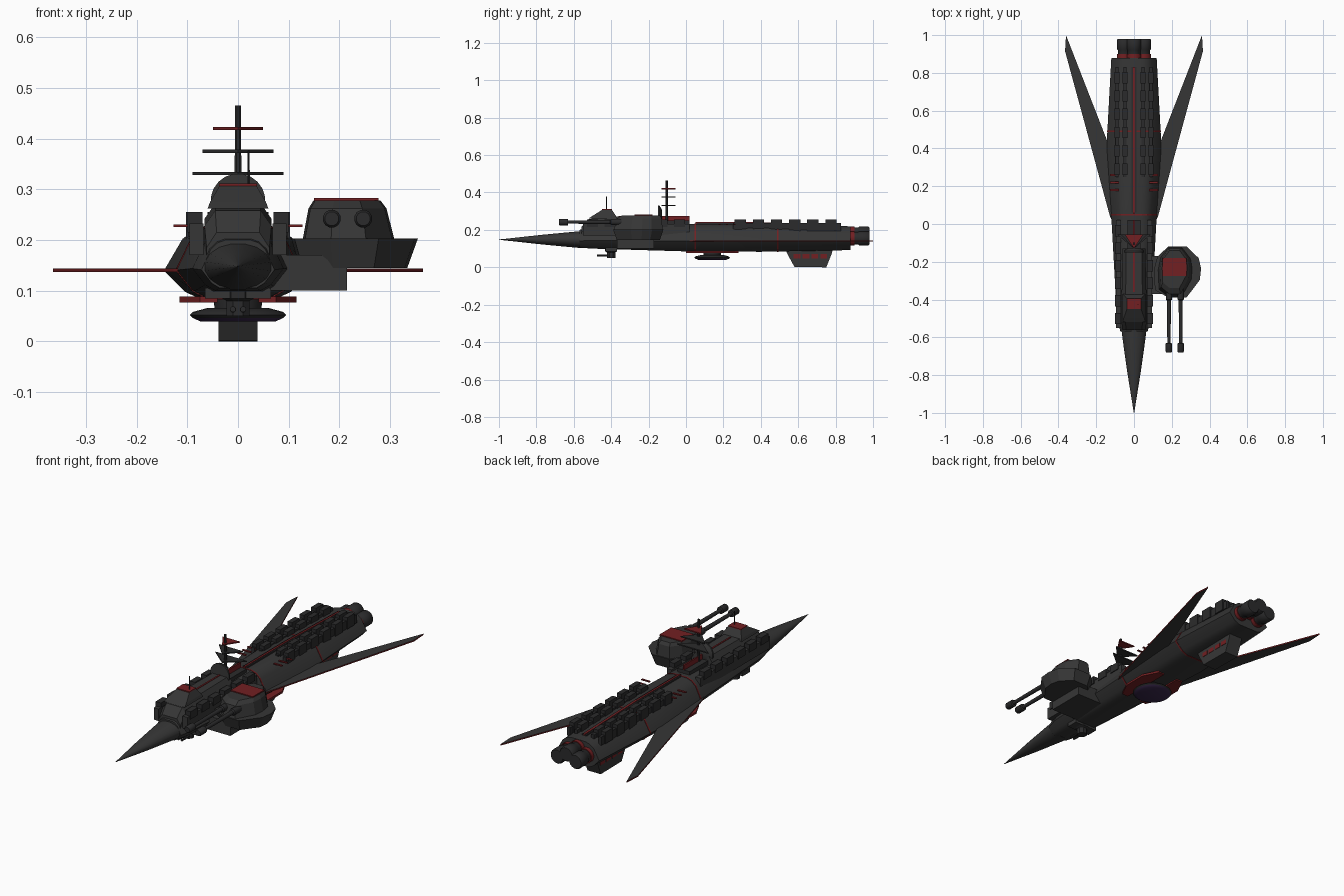
import bpy, bmesh, math
from mathutils import Vector

cube = bpy.data.objects.get("Cube")
if cube:
    bpy.data.objects.remove(cube)


def material(name, rgb):
    m = bpy.data.materials.new(name)
    m.use_nodes = True
    m.diffuse_color = (*rgb, 1)
    m.node_tree.nodes["Principled BSDF"].inputs["Base Color"].default_value = (*rgb, 1)
    return m


GREY = material("charcoal", (0.037, 0.037, 0.037))
DARK = material("dark gunmetal", (0.024, 0.024, 0.025))
RED = material("deep red", (0.17, 0.014, 0.016))
PURPLE = material("dark purple", (0.04, 0.02, 0.07))


def loft(name, rings, mat, smooth=False):
    """Skin a list of equal-length point rings and cap both ends."""
    bm = bmesh.new()
    rows = [[bm.verts.new(p) for p in ring] for ring in rings]
    n = len(rows[0])
    for a, b in zip(rows, rows[1:]):
        for i in range(n):
            bm.faces.new((a[i], a[(i + 1) % n], b[(i + 1) % n], b[i]))
    bm.faces.new(rows[0])
    bm.faces.new(rows[-1])
    bmesh.ops.recalc_face_normals(bm, faces=bm.faces)
    mesh = bpy.data.meshes.new(name)
    bm.to_mesh(mesh)
    bm.free()
    obj = bpy.data.objects.new(name, mesh)
    bpy.context.collection.objects.link(obj)
    mesh.materials.append(mat)
    if smooth:
        bpy.ops.object.select_all(action='DESELECT')
        obj.select_set(True)
        bpy.context.view_layer.objects.active = obj
        bpy.ops.object.shade_smooth_by_angle(angle=math.radians(40))
    return obj


def box(name, x, y, z, mat):
    ring = [(x[0], y[0]), (x[1], y[0]), (x[1], y[1]), (x[0], y[1])]
    return loft(name, [[(*p, h) for p in ring] for h in z], mat)


def plate(name, outline, z, mat):
    return loft(name, [[(*p, h) for p in outline] for h in z], mat)


def extrude_x(name, outline, x, mat):
    return loft(name, [[(h, *p) for p in outline] for h in x], mat)


def tube(name, x, z, profile, mat, sides=12, squash=1):
    """Round body along y from (y, radius) pairs."""
    angles = [math.tau * (i + 0.5) / sides for i in range(sides)]
    return loft(name, [[(x + r * math.cos(a), y, z + squash * r * math.sin(a)) for a in angles]
                       for y, r in profile], mat, True)


def disc(name, x, y, profile, mat, sides=24, turn=0.5):
    """Round body along z from (z, radius) pairs."""
    angles = [math.tau * (i + turn) / sides for i in range(sides)]
    return loft(name, [[(x + r * math.cos(a), y + r * math.sin(a), z) for a in angles]
                       for z, r in profile], mat, sides > 10)


def paint(obj, mat, rule):
    obj.data.materials.append(mat)
    for f in obj.data.polygons:
        if rule(f):
            f.material_index = 1


# Hull: stations of y, half width, bottom, top
STATIONS = [(-0.57, 0.072, 0.105, 0.20), (-0.5, 0.09, 0.10, 0.215), (0.0, 0.118, 0.085, 0.232),
            (0.4, 0.146, 0.083, 0.232), (0.88, 0.12, 0.092, 0.219)]


def station(y):
    for a, b in zip(STATIONS, STATIONS[1:]):
        if y <= b[0]:
            t = (y - a[0]) / (b[0] - a[0])
            return [p + (q - p) * t for p, q in zip(a, b)]
    return STATIONS[-1]


def section(y, grow=0):
    _, w, low, high = station(y)
    w, low, high = w + grow, low - grow, high + grow
    half = [(0.34, 1), (0.56, 0.94), (0.75, 0.8), (1, 0.38), (0.72, 0.1), (0.5, 0)]
    right = [(w * u, y, low + (high - low) * v) for u, v in half]
    return right + [(-a, b, c) for a, b, c in reversed(right)]


loft("hull", [section(s[0]) for s in STATIONS], GREY, True)
for y in (0.05, 0.49):
    loft("hull_stripe", [section(y - 0.004, 0.002), section(y + 0.004, 0.002)], RED)
tube("nose_cone", 0, 0.148, [(-1, 0.001), (-0.78, 0.037), (-0.62, 0.06), (-0.55, 0.069)],
     GREY, 16, 0.68)
loft("spine", [[(-0.018, y, 0.2), (0.018, y, 0.2), (0.012, y, station(y)[3] + 0.006),
                (-0.012, y, station(y)[3] + 0.006)] for y in (0.06, 0.4, 0.83)], DARK)
loft("spine_stripe", [[(-0.005, y, 0.21), (0.005, y, 0.21), (0.005, y, station(y)[3] + 0.009),
                       (-0.005, y, station(y)[3] + 0.009)] for y in (0.05, 0.4, 0.83)], RED)

# Engines: one above two
for x, z in ((0, 0.18), (-0.052, 0.155), (0.052, 0.155)):
    tube("engine_collar", x, z, [(0.86, 0.038), (0.9, 0.038)], RED, 16)
    tube("engine", x, z, [(0.88, 0.034), (0.92, 0.034), (0.925, 0.038), (0.975, 0.038),
                          (0.98, 0.034)], DARK, 16)

# Mirrored parts
for s in (-1, 1):
    wing = plate("wing", [(s * x, y) for x, y in
                          ((0.1, -0.02), (0.127, 0.04), (0.365, 0.915), (0.36, 1.0), (0.142, 0.44),
                           (0.1, 0.4))], (0.137, 0.144), GREY)
    paint(wing, RED, lambda f: abs(f.normal.z) < 0.5)
    # Rear gun batteries
    for x, base in ((0.047, 0.215), (0.09, 0.195)):
        box("battery_rail", sorted((s * (x - 0.008), s * (x + 0.008))), (0.25, 0.83),
            (base, 0.238), DARK)
        for i in range(6):
            y = 0.26 + i * 0.097
            box("battery_block", sorted((s * (x - 0.013), s * (x + 0.013))), (y, y + 0.06),
                (base, 0.255), DARK)
    # Forward side rails
    box("deck_rail", sorted((s * 0.068, s * 0.096)), (-0.55, 0.02), (0.17, 0.232), GREY)
    for i in range(6):
        y = -0.53 + i * 0.093
        box("deck_gun_block", sorted((s * 0.07, s * 0.1)), (y, y + 0.06), (0.215, 0.255), DARK)
    # Red side fins
    for y in (0.18, 0.22, 0.26):
        box("side_fin", sorted((s * 0.08, s * 0.127)), (y - 0.005, y + 0.005), (0.226, 0.231), RED)
    # Belly trim beside the sensor disc
    plate("belly_trim", [(s * x, y) for x, y in
                         ((0.04, 0.0), (0.075, 0.0), (0.115, 0.08), (0.115, 0.2), (0.075, 0.28),
                          (0.04, 0.28))], (0.077, 0.088), RED)
    # Keel windows
    for i in range(4):
        y = 0.575 + i * 0.048
        box("keel_window", sorted((s * 0.036, s * 0.04)), (y, y + 0.036), (0.048, 0.07), RED)

# Upper deck and command tower
loft("upper_deck", [[(x * w, y, z) for x, z in
                     ((-1, 0.17), (1, 0.17), (1, h - 0.03), (0.68, h), (-0.68, h), (-1, h - 0.03))]
                    for y, w, h in ((-0.56, 0.062, 0.215), (-0.52, 0.066, 0.258),
                                    (-0.4, 0.066, 0.272), (-0.13, 0.06, 0.272))], GREY)
box("rear_deck", (-0.035, 0.035), (-0.14, 0.02), (0.2, 0.25), DARK)
box("deck_stripe", (-0.004, 0.004), (-0.36, 0.02), (0.25, 0.275), RED)
loft("command_tower", [[(-w, a, z), (w, a, z), (w, b, z), (-w, b, z)] for w, a, b, z in
                       ((0.06, -0.52, -0.37, 0.262), (0.055, -0.5, -0.375, 0.275),
                        (0.037, -0.45, -0.395, 0.306))], GREY)
box("tower_roof", (-0.037, 0.037), (-0.45, -0.395), (0.305, 0.311), RED)
disc("tower_antenna", 0.021, -0.425, [(0.3, 0.003), (0.378, 0.002)], DARK, 6)

# Radar dish and mast
tube("radar_dish", 0, 0.277, [(-0.15, 0.054), (-0.142, 0.054), (-0.128, 0.03)], GREY, 20)
disc("mast", 0, -0.103, [(0.24, 0.008), (0.36, 0.007), (0.465, 0.006)], DARK, 8)
for w, z, mat in ((0.09, 0.331, DARK), (0.07, 0.375, DARK), (0.049, 0.42, RED)):
    plate("mast_vane", [(-w, -0.055), (0, -0.13), (w, -0.055)], (z - 0.003, z + 0.003), mat)

# Side turret on its support arm
loft("turret_arm", [[(x, y, z) for x, z in
                     ((0.05, 0.1), (0.215, 0.1), (0.215, 0.145), (0.19, 0.15), (0.165, 0.17),
                      (0.05, 0.17))] for y in (-0.37, -0.17)], GREY)
OUTLINE = [(-0.38, -1), (0.38, -1), (0.95, -0.3), (1, 0.15), (0.9, 0.55), (0.4, 1),
           (-0.4, 1), (-0.85, 0.6), (-1, 0.1), (-0.95, -0.7)]


def turret_ring(cx, cy, w, d, z):
    return [(cx + w * u, cy + d * v, z) for u, v in OUTLINE]


loft("turret_base", [turret_ring(0.228, -0.255, 0.106, 0.115, 0.145),
                     turret_ring(0.23, -0.255, 0.125, 0.135, 0.203)], GREY)
loft("turret_top", [turret_ring(0.218, -0.255, 0.09, 0.13, 0.203),
                    turret_ring(0.216, -0.25, 0.077, 0.12, 0.262),
                    turret_ring(0.215, -0.24, 0.066, 0.1, 0.278)], GREY)
box("turret_roof", (0.15, 0.277), (-0.275, -0.18), (0.276, 0.283), RED)
for x in (0.185, 0.247):
    tube("turret_gun", x, 0.242, [(-0.3, 0.017), (-0.4, 0.017), (-0.405, 0.011), (-0.63, 0.009),
                                  (-0.632, 0.018), (-0.675, 0.018), (-0.68, 0.014)], DARK)

# Belly gun
disc("belly_gun_mount", 0, -0.4, [(0.11, 0.035), (0.085, 0.035), (0.08, 0.025), (0.05, 0.025)],
     DARK, 8)
box("belly_gun_wing", (-0.065, 0.065), (-0.43, -0.37), (0.085, 0.105), GREY)
for x in (-0.01, 0.01):
    tube("belly_gun_barrel", x, 0.063, [(-0.4, 0.007), (-0.475, 0.006)], DARK, 8)

# Sensor disc under the hull
disc("sensor_post", 0, 0.14, [(0.05, 0.045), (0.095, 0.05)], DARK)
sensor = disc("sensor_disc", 0, 0.14, [(0.039, 0.074), (0.046, 0.09), (0.052, 0.096),
                                       (0.058, 0.09), (0.066, 0.06)], DARK)
paint(sensor, PURPLE, lambda f: f.normal.z < -0.9)

# Rear keel
extrude_x("keel", [(0.53, 0.1), (0.54, 0.075), (0.58, 0.002), (0.75, 0.0), (0.78, 0.075),
                   (0.785, 0.1)], (-0.038, 0.038), GREY)
